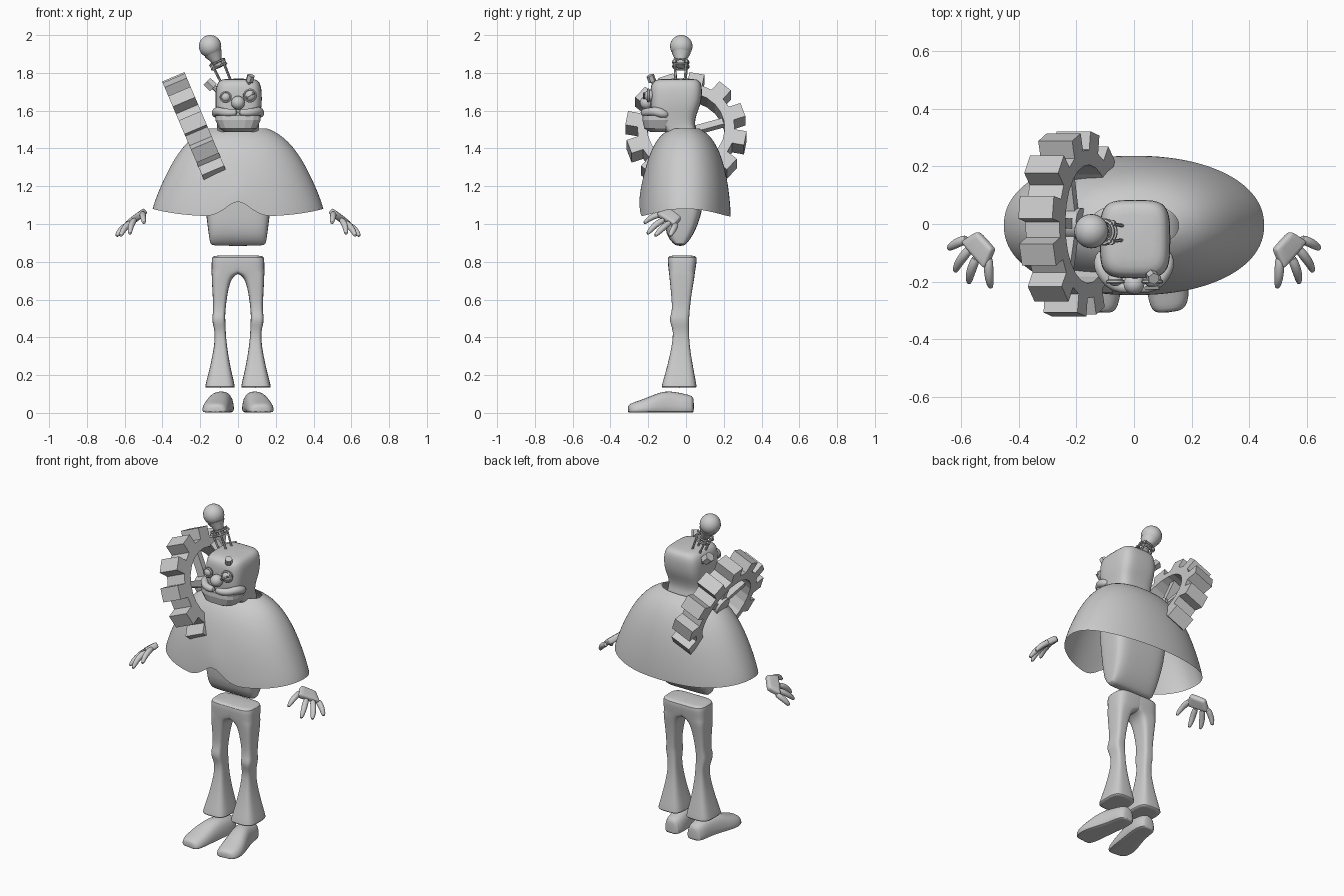
import bpy, bmesh, math
from mathutils import Vector, Matrix

if "Cube" in bpy.data.objects:
    bpy.data.objects.remove(bpy.data.objects["Cube"])

grey = bpy.data.materials.new("plain_grey")
grey.diffuse_color = (0.6, 0.6, 0.6, 1)
grey.use_nodes = True
grey.node_tree.nodes["Principled BSDF"].inputs["Base Color"].default_value = grey.diffuse_color


def finish(name, bm, subsurf=0, angle=40, mirror=False, bevel=0, flat=False):
    bmesh.ops.recalc_face_normals(bm, faces=bm.faces)
    me = bpy.data.meshes.new(name)
    bm.to_mesh(me)
    bm.free()
    me.materials.append(grey)
    ob = bpy.data.objects.new(name, me)
    bpy.context.collection.objects.link(ob)
    bpy.ops.object.select_all(action='DESELECT')
    ob.select_set(True)
    bpy.context.view_layer.objects.active = ob
    if bevel:
        m = ob.modifiers.new("bevel", 'BEVEL')
        m.width, m.segments = bevel, 2
    if subsurf:
        m = ob.modifiers.new("subsurf", 'SUBSURF')
        m.levels = m.render_levels = subsurf
    if mirror:
        ob.modifiers.new("mirror", 'MIRROR').use_mirror_merge = False
    if not flat:
        bpy.ops.object.shade_smooth_by_angle(angle=math.radians(angle))
    return ob


def skin(bm, rings, caps=True):
    rows = [[bm.verts.new(p) for p in r] for r in rings]
    n = len(rows[0])
    for a, b in zip(rows, rows[1:]):
        for i in range(n):
            bm.faces.new((a[i], a[(i + 1) % n], b[(i + 1) % n], b[i]))
    if caps:
        bm.faces.new(rows[0][::-1])
        bm.faces.new(rows[-1])
    return rows


def oval(x0, x1, y0, y1, power, n):
    """Rounded-box outline between the given limits."""
    pts = []
    for i in range(n):
        a = 2 * math.pi * (i + 0.5) / n
        c, s = math.cos(a), math.sin(a)
        u = math.copysign(abs(c) ** (2 / power), c)
        v = math.copysign(abs(s) ** (2 / power), s)
        pts.append(((x0 + x1) / 2 + u * (x1 - x0) / 2, (y0 + y1) / 2 + v * (y1 - y0) / 2))
    return pts


def loft(name, rows, power=3, n=24, caps=True, **kw):
    """Rows are z, x0, x1, y0, y1."""
    bm = bmesh.new()
    skin(bm, [[(x, y, z) for x, y in oval(x0, x1, y0, y1, power, n)]
              for z, x0, x1, y0, y1 in rows], caps)
    return finish(name, bm, **kw)


def add_tube(bm, pts, radii, n=10):
    pts = [Vector(p) for p in pts]
    rings = []
    for i, p in enumerate(pts):
        d = pts[min(i + 1, len(pts) - 1)] - pts[max(i - 1, 0)]
        q = d.to_track_quat('Z', 'Y')
        rings.append([p + q @ Vector((math.cos(t) * radii[i], math.sin(t) * radii[i], 0))
                      for t in (2 * math.pi * k / n for k in range(n))])
    skin(bm, rings)


def tube(name, pts, radii, n=10, **kw):
    bm = bmesh.new()
    add_tube(bm, pts, radii, n)
    return finish(name, bm, **kw)


def ball(name, loc, r, scale=(1, 1, 1)):
    bm = bmesh.new()
    bmesh.ops.create_uvsphere(bm, u_segments=24, v_segments=14, radius=r,
                              matrix=Matrix.Translation(loc) @ Matrix.Diagonal((*scale, 1)))
    return finish(name, bm, angle=60)


# Cape: open shell with a wavy hem and a front notch
bm = bmesh.new()
cape = [(1.06, .452, .242), (1.09, .445, .241), (1.16, .422, .235), (1.25, .386, .221),
        (1.34, .340, .198), (1.41, .290, .170), (1.46, .240, .137), (1.485, .200, .108),
        (1.50, .170, .085), (1.505, .155, .077)]
rings = []
for z, rx, ry in cape:
    ring = []
    for x, y in oval(-rx, rx, -ry, ry, 2.15, 80):
        hem = -0.02 + 0.04 * (abs(x) / rx) ** 3
        if y < 0:
            hem += 0.10 * max(0, 1 - abs(x) / 0.16) ** 1.6
        fade = max(0, 1 - (z - 1.06) / 0.2)
        ring.append((x, y - 0.005, z + hem * fade))
    rings.append(ring)
skin(bm, rings, caps=False)
finish("cape", bm, subsurf=1, angle=80)

# Torso, narrowing toward the hips
loft("torso", [(.884, -.135, .135, -.045, -.015), (.892, -.148, .148, -.065, .0),
               (.94, -.155, .155, -.108, .04), (1.04, -.168, .168, -.115, .08),
               (1.15, -.18, .18, -.12, .10), (1.28, -.19, .19, -.12, .10),
               (1.38, -.17, .17, -.10, .08), (1.44, -.10, .10, -.08, .06)],
     power=4.5, subsurf=1)

# Flared trousers: one leg, mirrored, overlapping at the hips
loft("trousers", [(.133, .018, .172, -.128, .055), (.136, .016, .175, -.13, .057),
                  (.16, .02, .17, -.125, .054), (.25, .042, .146, -.098, .036),
                  (.36, .060, .124, -.074, .018), (.43, .065, .122, -.066, .016),
                  (.47, .066, .134, -.082, .016), (.505, .068, .138, -.088, .017),
                  (.54, .067, .130, -.072, .019), (.62, .058, .134, -.078, .028),
                  (.69, .043, .138, -.085, .040), (.72, .026, .139, -.088, .045),
                  (.738, .0, .140, -.090, .047), (.75, -.05, .140, -.092, .049),
                  (.80, -.06, .140, -.097, .057), (.825, -.06, .138, -.097, .058),
                  (.834, -.05, .126, -.085, .046)],
     power=3.6, mirror=True, subsurf=1)

# Shoes: cross-sections from heel to toe, as y, left, right, height
bm = bmesh.new()
rings = []
for y, x0, x1, h in [(.042, .05, .10, .07), (.035, .03, .122, .09), (.0, .02, .135, .098),
                     (-.06, .022, .142, .112), (-.11, .03, .158, .115), (-.16, .036, .174, .10),
                     (-.21, .042, .188, .078), (-.26, .05, .192, .06), (-.295, .062, .180, .048),
                     (-.307, .085, .155, .036)]:
    c, w = (x0 + x1) / 2, (x1 - x0) / 2
    skew = 0.10 if y < -.2 else 0
    prof = [(-1, 0), (-.5, 0), (.5, 0), (1, 0), (1, .3), (.88, .7), (.55, .95),
            (0, 1), (-.55, .95), (-.88, .7), (-1, .3)]
    rings.append([(c + u * w, y + skew * u * w, .002 + v * h) for u, v in prof])
skin(bm, rings)
finish("shoes", bm, mirror=True, subsurf=1, angle=50)

# Hands: palm and four fingers, mirrored
A, B = Vector((.540, -.024, 1.03)), Vector((.484, -.086, 1.075))
K1, K2 = Vector((.598, -.062, .99)), Vector((.515, -.158, 1.05))
nrm = (K2 - A).cross(K1 - B).normalized() * 0.019
bm = bmesh.new()
M1, M2 = A.lerp(K1, .55), B.lerp(K2, .55)
skin(bm, [[a + nrm, b + nrm, b - nrm, a - nrm] for a, b in ((A, B), (M1, M2), (K1, K2))])
finish("palms", bm, mirror=True, bevel=.012, subsurf=1, angle=60)
bm = bmesh.new()
for p in [((.575, -.05, 1.0), (.607, -.062, .982), (.632, -.076, .955), (.645, -.087, .932)),
          ((.565, -.08, 1.01), (.592, -.112, .99), (.613, -.142, .96), (.622, -.168, .933)),
          ((.545, -.11, 1.025), (.562, -.152, 1.005), (.571, -.182, .975), (.573, -.208, .943)),
          ((.505, -.11, 1.055), (.505, -.155, 1.048), (.502, -.195, 1.03), (.496, -.225, 1.0))]:
    add_tube(bm, p, (.017, .018, .016, .009))
finish("fingers", bm, mirror=True, subsurf=1, angle=70)

# Head and neck
loft("head", [(1.42, -.12, .12, -.09, .075), (1.50, -.11, .11, -.10, .055),
              (1.53, -.112, .112, -.17, .045), (1.58, -.116, .118, -.188, .055),
              (1.63, -.12, .127, -.188, .078), (1.69, -.12, .127, -.190, .086),
              (1.735, -.115, .122, -.187, .084), (1.76, -.10, .108, -.172, .072),
              (1.77, -.07, .078, -.13, .045)], power=4, subsurf=1, angle=60)

# Faceted jaw and mouth line
loft("jaw", [(1.487, -.07, .07, -.19, -.06), (1.505, -.10, .10, -.222, -.05),
             (1.55, -.122, .122, -.232, -.05), (1.575, -.122, .122, -.230, -.06)],
     power=3, n=16, flat=True)
tube("moustache", [(0, -.222, 1.592), (.045, -.222, 1.588), (.085, -.205, 1.592),
                   (.112, -.165, 1.60), (.116, -.13, 1.585), (.112, -.09, 1.575)],
     (.018, .022, .023, .024, .03, .012), mirror=True, subsurf=1, angle=70)

# Face: nose, eyes, goggle rings and eye bars
ball("nose", (0, -.208, 1.642), .036)
for side, x, z, r in (("left", -.065, 1.672, .026), ("right", .064, 1.68, .031)):
    ball(side + "_eye", (x, -.192, z), r, (1, .9, 1))
    loop = [(x + r * math.cos(t), -.20, z + r * math.sin(t))
            for t in (2 * math.pi * k / 20 for k in range(21))]
    tube(side + "_eye_ring", loop, [.007] * 21, 6)
tube("right_eye_bar", [(.040, -.222, 1.665), (.088, -.222, 1.695)], (.006, .006), 6)

# Bolts on the forehead and the side of the head
tube("forehead_bolt_stem", [(.052, -.165, 1.735), (.066, -.185, 1.765)], (.010, .010), 8)
tube("forehead_bolt_head", [(.060, -.178, 1.755), (.069, -.19, 1.787)], (.021, .021), 6, flat=True)
tube("side_bolt_stem", [(-.10, .0, 1.70), (-.14, .0, 1.735)], (.014, .014), 8)
tube("side_bolt_head", [(-.13, .0, 1.722), (-.165, .0, 1.755)], (.030, .030), 6, flat=True)

# Light bulb on a tilted frame of rods
base, tip = Vector((-.062, -.03, 1.75)), Vector((-.148, -.025, 1.941))
axis = (tip - base).normalized()
tube("bulb_neck", [base + axis * d for d in (.085, .09, .115, .12, .14, .17)],
     (.016, .024, .024, .028, .034, .050), 20)
ball("bulb", tip, .0595)
q = axis.to_track_quat('Z', 'Y')
bm = bmesh.new()
for k in range(4):
    t = math.pi / 4 + k * math.pi / 2
    off = q @ Vector((math.cos(t), math.sin(t), 0))
    add_tube(bm, [base + off * .034 - axis * .02, base + axis * .125 + off * .044], (.006, .006), 6)
    add_tube(bm, [base + axis * .098 + off * .046, base + axis * .112 + off * .046], (.011, .011), 6)
finish("bulb_rods", bm)
for i, d in enumerate((.092, .116)):
    loop = [base + axis * d + q @ Vector((math.cos(t), math.sin(t), 0)) * .041
            for t in (2 * math.pi * k / 20 for k in range(21))]
    tube("bulb_ring_%d" % (i + 1), loop, [.006] * 21, 6)

# Large tilted gear on the shoulder
TEETH, HALF, INNER = 12, .064, .205
place = Matrix.Translation((-.217, .0, 1.483)) @ Matrix.Rotation(math.radians(67), 4, 'Y')
outline = []
for k in range(TEETH):
    c = 2 * math.pi * (k + 0.65) / TEETH
    outline += [(c - .155, .258), (c - .125, .322), (c + .125, .322), (c + .155, .258)]


def circle_row(pts, z):
    return [place @ Vector((r * math.cos(a), r * math.sin(a), z)) for a, r in pts]


bm = bmesh.new()
hole = [(a, INNER) for a, r in outline]
loop = [circle_row(outline, -HALF), circle_row(outline, HALF),
        circle_row(hole, HALF), circle_row(hole, -HALF)]
rows = skin(bm, loop, caps=False)
n = len(outline)
for i in range(n):
    j = (i + 1) % n
    bm.faces.new((rows[3][i], rows[3][j], rows[0][j], rows[0][i]))
finish("gear_rim", bm, flat=True)
bm = bmesh.new()
for k in range(5):
    bmesh.ops.create_cube(bm, size=1, matrix=place @ Matrix.Rotation(2 * math.pi * k / 5 + .6, 4, 'Z')
                          @ Matrix.Translation((.115, 0, 0)) @ Matrix.Diagonal((.20, .035, .05, 1)))
bmesh.ops.create_cone(bm, cap_ends=True, segments=20, radius1=.055, radius2=.055, depth=.08, matrix=place)
finish("gear_spokes", bm, angle=30)
